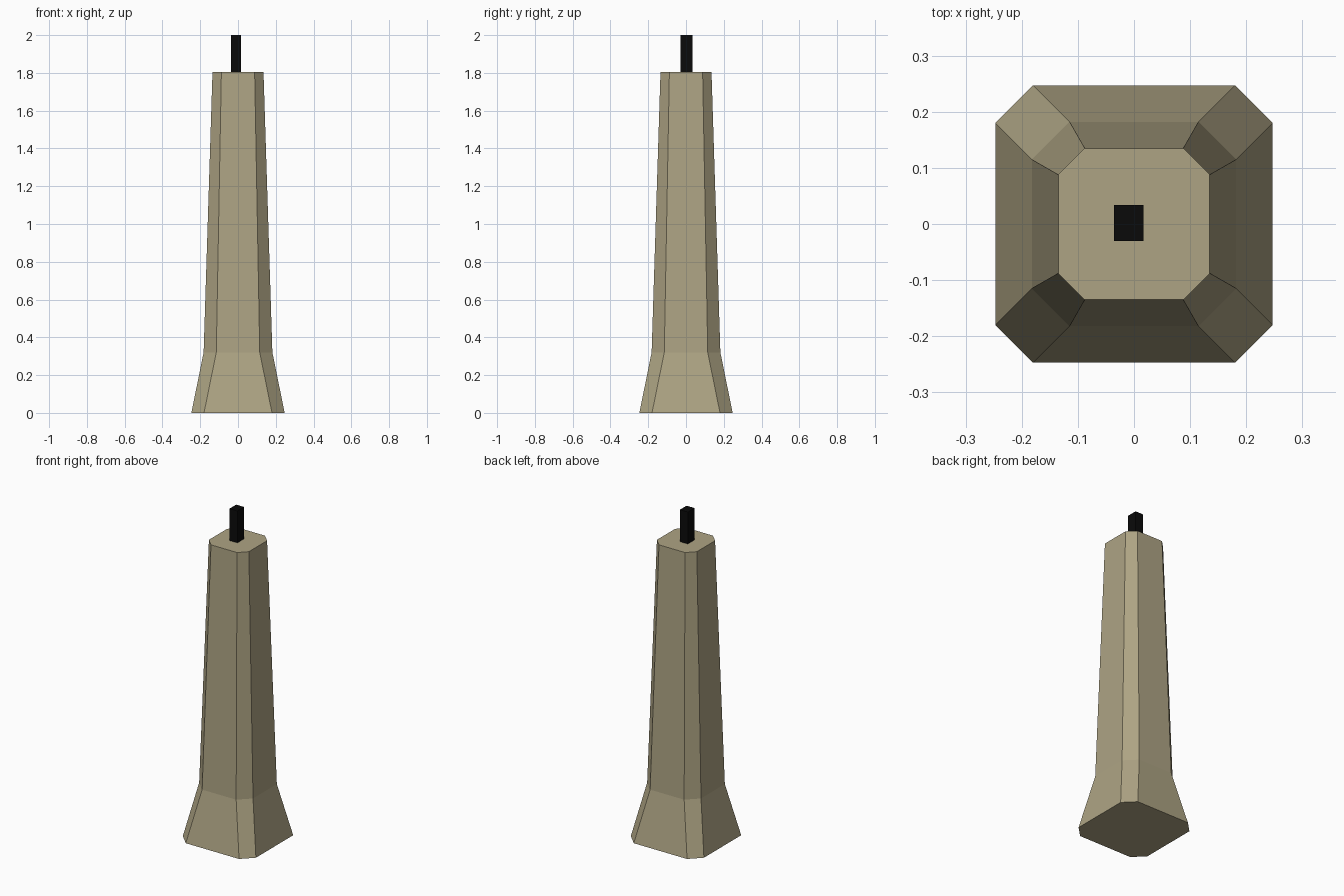
import bpy, bmesh

if "Cube" in bpy.data.objects:
    bpy.data.objects.remove(bpy.data.objects["Cube"])


def material(name, rgb):
    m = bpy.data.materials.new(name)
    m.diffuse_color = (*rgb, 1)
    m.use_nodes = True
    m.node_tree.nodes["Principled BSDF"].inputs["Base Color"].default_value = m.diffuse_color
    return m


def add_object(name, bm, mat):
    bmesh.ops.recalc_face_normals(bm, faces=bm.faces)
    me = bpy.data.meshes.new(name)
    bm.to_mesh(me)
    bm.free()
    me.materials.append(mat)
    ob = bpy.data.objects.new(name, me)
    bpy.context.collection.objects.link(ob)
    return ob


def chamfered_ring(bm, half, flat, z):
    # square outline of half-width "half", flat sides of half-length "flat"
    pts = []
    x, y = (half, -flat), (half, flat)
    for _ in range(4):
        pts += [x, y]
        x, y = (-x[1], x[0]), (-y[1], y[0])
    return [bm.verts.new((px, py, z)) for px, py in pts]


stone = material("tan stone", (0.42, 0.37, 0.23))
black = material("black metal", (0.003, 0.003, 0.003))

# Tapered post with flared foot
bm = bmesh.new()
rings = [chamfered_ring(bm, *p) for p in
         ((0.247, 0.18, 0), (0.182, 0.115, 0.32), (0.135, 0.088, 1.805))]
for a, b in zip(rings, rings[1:]):
    for i in range(8):
        j = (i + 1) % 8
        bm.faces.new((a[i], a[j], b[j], b[i]))
bm.faces.new(rings[0])
bm.faces.new(rings[-1])
add_object("tapered_post", bm, stone)

# Rod on top
bm = bmesh.new()
bmesh.ops.create_cube(bm, size=1)
bmesh.ops.scale(bm, vec=(0.053, 0.064, 0.197), verts=bm.verts)
bmesh.ops.translate(bm, vec=(-0.0095, 0.002, 1.9015), verts=bm.verts)
add_object("top_rod", bm, black)
